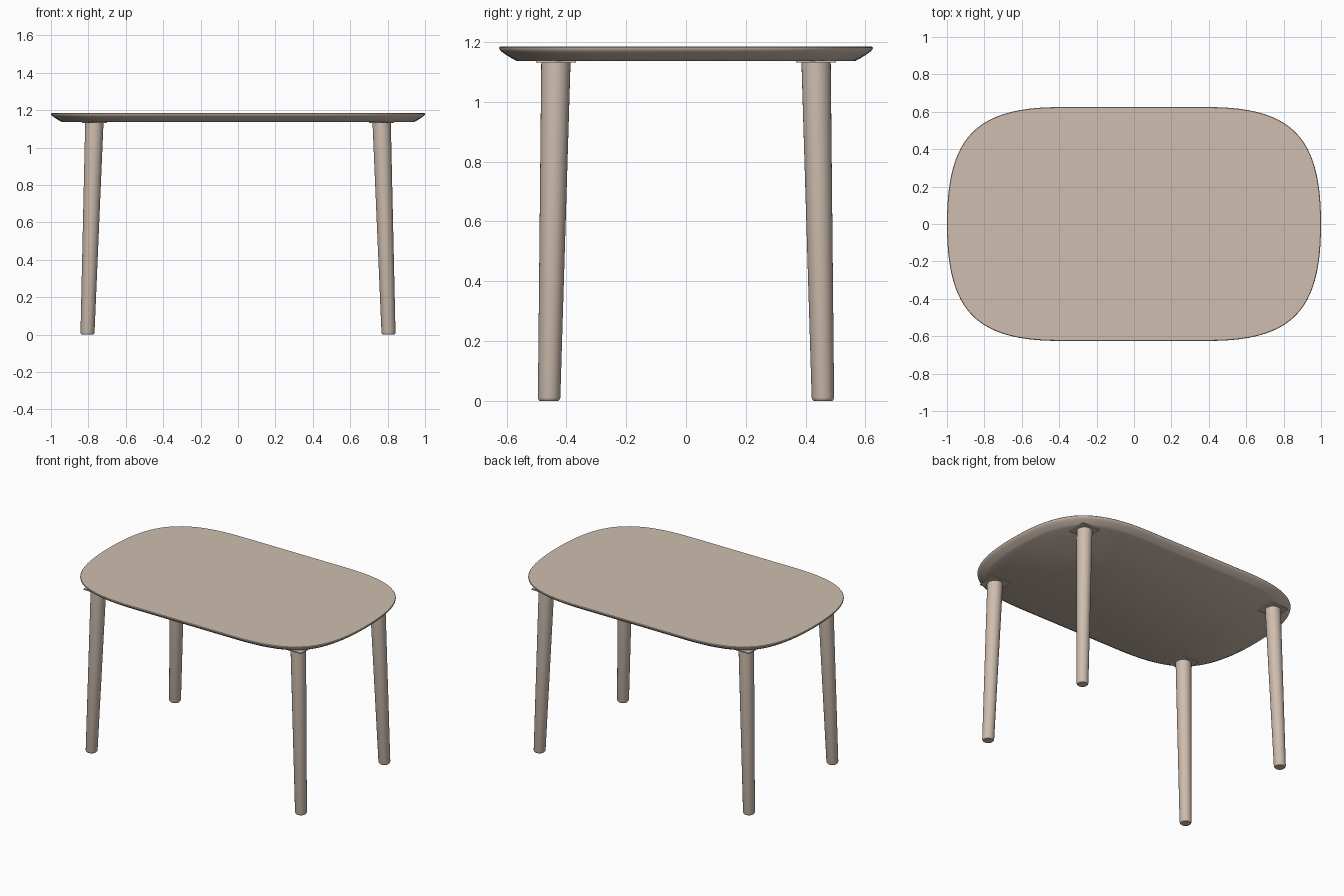
import bpy
import bmesh
from math import cos, sin, pi
from mathutils import Vector
from mathutils.geometry import interpolate_bezier

cube = bpy.data.objects.get("Cube")
if cube:
    bpy.data.objects.remove(cube, do_unlink=True)

wood = bpy.data.materials.new("pale_wood")
wood.use_nodes = True
colour = (0.62, 0.51, 0.43, 1)
wood.diffuse_color = colour
wood.node_tree.nodes["Principled BSDF"].inputs["Base Color"].default_value = colour


def loft(name, rings, smooth=True):
    """Skin a stack of closed rings, bottom to top, and cap both ends."""
    bm = bmesh.new()
    loops = [[bm.verts.new(p) for p in ring] for ring in rings]
    n = len(loops[0])
    for low, high in zip(loops, loops[1:]):
        for i in range(n):
            j = (i + 1) % n
            bm.faces.new((low[i], low[j], high[j], high[i]))
    bm.faces.new(loops[0][::-1])
    bm.faces.new(loops[-1])
    bmesh.ops.recalc_face_normals(bm, faces=bm.faces)
    mesh = bpy.data.meshes.new(name)
    bm.to_mesh(mesh)
    bm.free()
    obj = bpy.data.objects.new(name, mesh)
    bpy.context.collection.objects.link(obj)
    mesh.materials.append(wood)
    if smooth:
        bpy.ops.object.select_all(action='DESELECT')
        obj.select_set(True)
        bpy.context.view_layer.objects.active = obj
        bpy.ops.object.shade_smooth_by_angle(angle=0.6)
    return obj


# Tabletop outline: one curved quarter, mirrored to the other three
quarter = [Vector(p[:2]) for p in interpolate_bezier(
    Vector((1, 0, 0)), Vector((1, 0.45, 0)),
    Vector((0.86, 0.625, 0)), Vector((0.4, 0.625, 0)), 24)]
half = quarter + [Vector((-p.x, p.y)) for p in reversed(quarter)]
outline = half + [Vector((p.x, -p.y)) for p in reversed(half[1:-1])]


def inset_ring(inset, z):
    ring = []
    for i, p in enumerate(outline):
        t = (outline[(i + 1) % len(outline)] - outline[i - 1]).normalized()
        ring.append((p.x - t.y * inset, p.y + t.x * inset, z))
    return ring


# Tabletop with an undercut edge: (inset, height)
edge = [(0.058, 1.137), (0.04, 1.147), (0.022, 1.158), (0.008, 1.168),
        (0.001, 1.176), (0, 1.181), (0.003, 1.185)]
loft("tabletop", [inset_ring(*e) for e in edge])

# Splayed tapered legs, each under a thin square mounting plate
TOP, FOOT = Vector((0.768, 0.435, 1.135)), Vector((0.805, 0.458, 0))
for side, sx in (("left", 1), ("right", -1)):
    for end, sy in (("front", -1), ("back", 1)):
        rings = []
        for z, r in ((0, 0.031), (0.004, 0.035), (0.011, 0.0375), (TOP.z, 0.049)):
            c = FOOT.lerp(TOP, z / TOP.z)
            rings.append([(c.x * sx + r * cos(a), c.y * sy + r * sin(a), z)
                          for a in (2 * pi * i / 32 for i in range(32))])
        loft(f"{end}_{side}_leg", rings)

        corners = [(TOP.x * sx + 0.067 * u, TOP.y * sy + 0.067 * v)
                   for u, v in ((-1, -1), (1, -1), (1, 1), (-1, 1))]
        loft(f"{end}_{side}_plate",
             [[(x, y, z) for x, y in corners] for z in (1.131, 1.138)], smooth=False)
